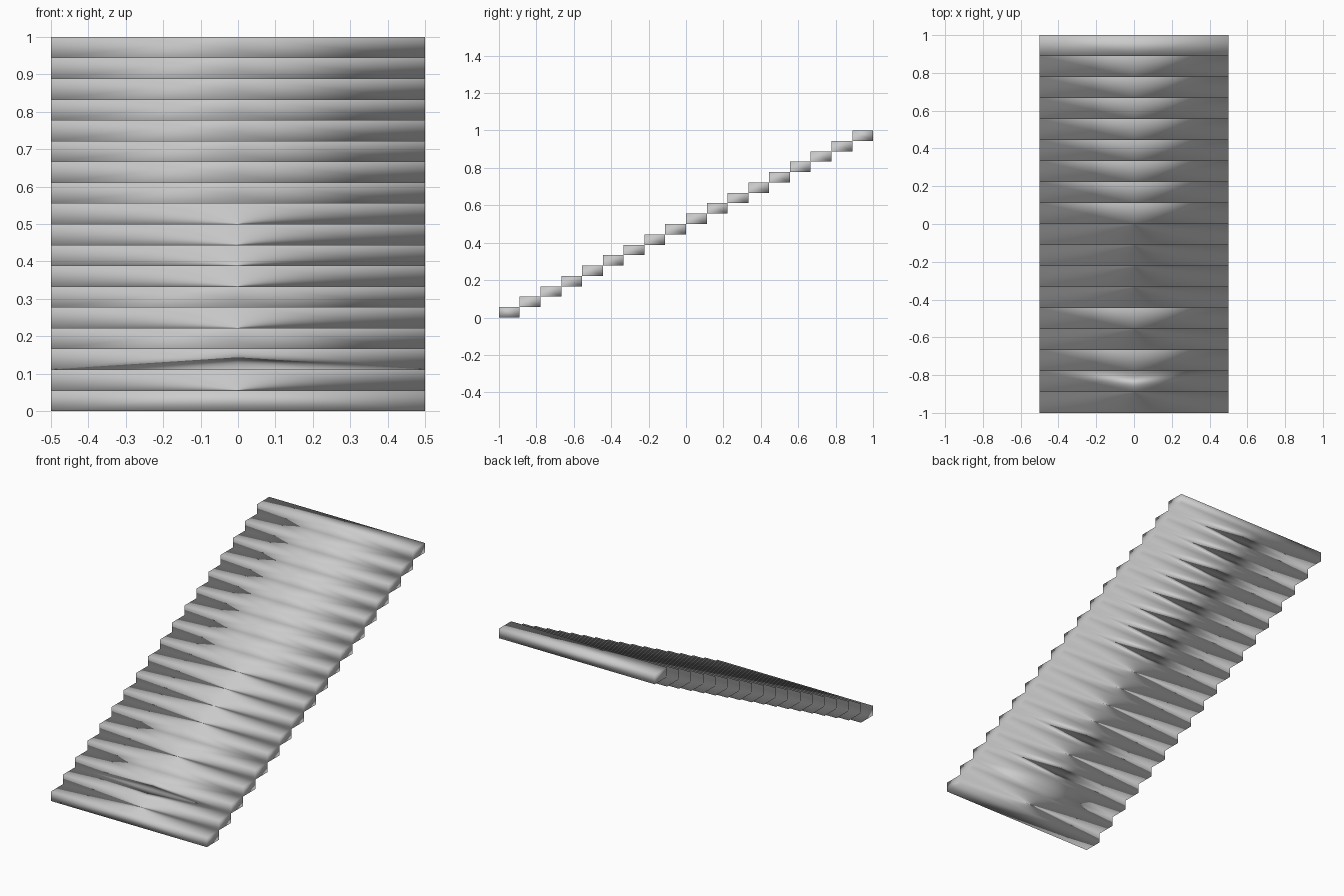
import bpy, bmesh

if "Cube" in bpy.data.objects:
    bpy.data.objects.remove(bpy.data.objects["Cube"])

STEPS = 18
DEPTH, RISE, HALF_WIDTH = 2 / STEPS, 1 / STEPS, 0.5

# Right half of the lowest step, open on the mirror plane
bm = bmesh.new()
bmesh.ops.create_cube(bm, size=1)
for v in bm.verts:
    v.co.x = (v.co.x + 0.5) * HALF_WIDTH
    v.co.y = -1 + (v.co.y + 0.5) * DEPTH
    v.co.z = (v.co.z + 0.5) * RISE
inner = [f for f in bm.faces if f.normal.x < -0.5]
bmesh.ops.delete(bm, geom=inner, context='FACES_ONLY')
for f in bm.faces:
    f.smooth = True
mesh = bpy.data.meshes.new("stair_steps")
bm.to_mesh(mesh)
bm.free()
stairs = bpy.data.objects.new("stair_steps", mesh)
bpy.context.collection.objects.link(stairs)

# Mirror to full width
mirror = stairs.modifiers.new("full_width", 'MIRROR')
mirror.use_axis[0] = True
mirror.use_clip = True

# Repeat the step up the flight, welded along the touching edges
flight = stairs.modifiers.new("flight", 'ARRAY')
flight.count = STEPS
flight.use_relative_offset = False
flight.use_constant_offset = True
flight.constant_offset_displace = (0, DEPTH, RISE)
flight.use_merge_vertices = True
flight.merge_threshold = 0.001
